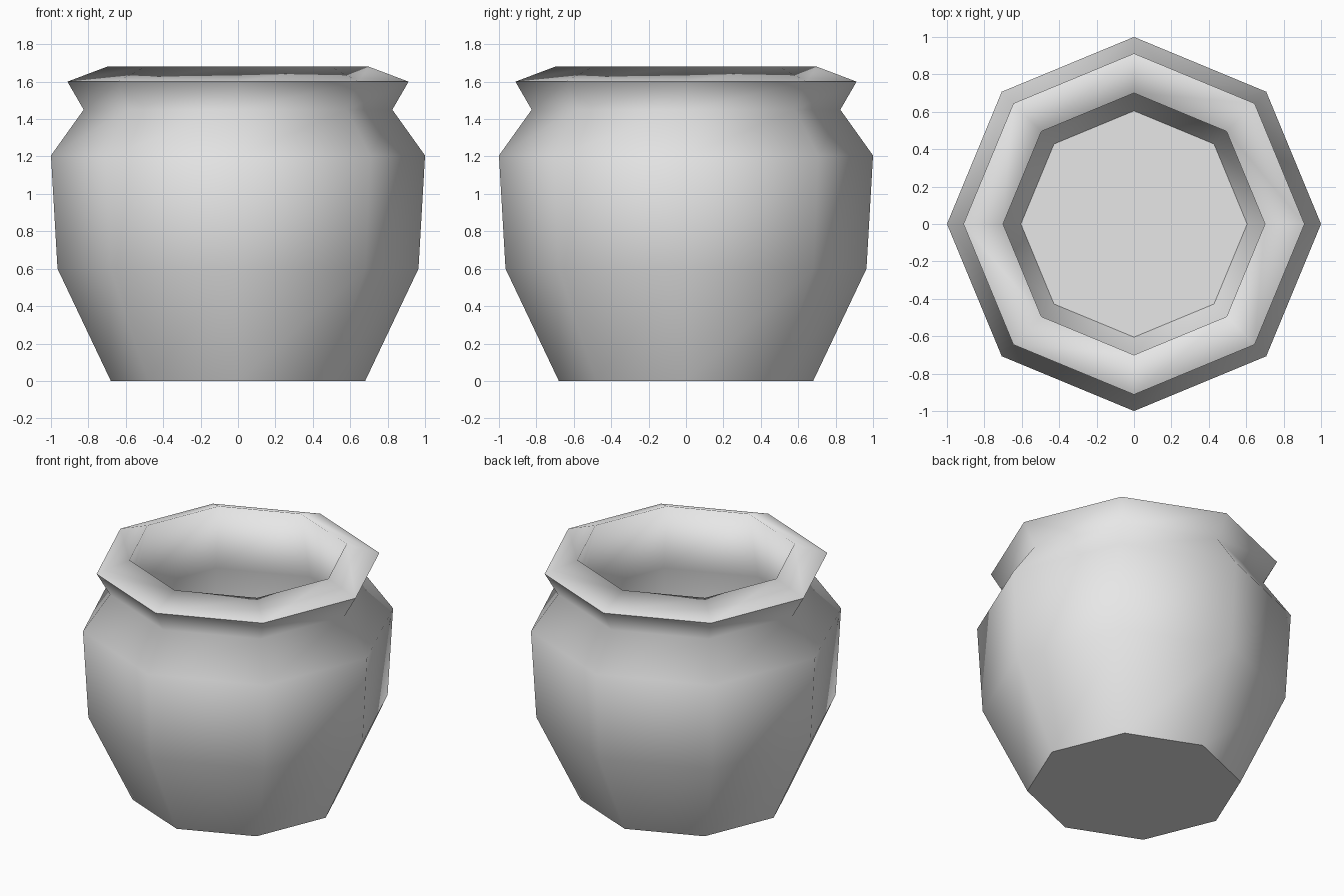
import bpy, bmesh, math

cube = bpy.data.objects.get("Cube")
if cube:
    bpy.data.objects.remove(cube, do_unlink=True)

SIDES = 8
# Radius and height, from the outer foot over the lip to the inner floor
PROFILE = [
    (0.68, 0.0), (0.965, 0.6), (1.0, 1.205), (0.825, 1.45), (0.912, 1.6),
    (0.70, 1.68), (0.80, 1.2), (0.85, 0.6), (0.605, 0.08),
]
RIM = 4  # profile index of the outer lip edge


def make_material(name, color):
    mat = bpy.data.materials.new(name)
    mat.use_nodes = True
    mat.diffuse_color = color
    mat.node_tree.nodes["Principled BSDF"].inputs["Base Color"].default_value = color
    return mat


bm = bmesh.new()

# Octagonal rings with a corner on each axis
rings = []
for radius, z in PROFILE:
    ring = []
    for i in range(SIDES):
        a = math.tau * i / SIDES
        ring.append(bm.verts.new((radius * math.cos(a), radius * math.sin(a), z)))
    rings.append(ring)

# Smooth walls
for low, high in zip(rings, rings[1:]):
    for i in range(SIDES):
        j = (i + 1) % SIDES
        bm.faces.new((low[i], low[j], high[j], high[i])).smooth = True

# Flat underside and inner floor
bm.faces.new(rings[0][::-1])
bm.faces.new(rings[-1])

# Crisp edges at the foot, the outer lip and the inner floor
for ring in (rings[0], rings[RIM], rings[-1]):
    for i in range(SIDES):
        bm.edges.get((ring[i], ring[(i + 1) % SIDES])).smooth = False

mesh = bpy.data.meshes.new("pot")
bm.to_mesh(mesh)
bm.free()
mesh.materials.append(make_material("light_grey_clay", (0.8, 0.8, 0.8, 1.0)))
pot = bpy.data.objects.new("pot", mesh)
bpy.context.collection.objects.link(pot)
